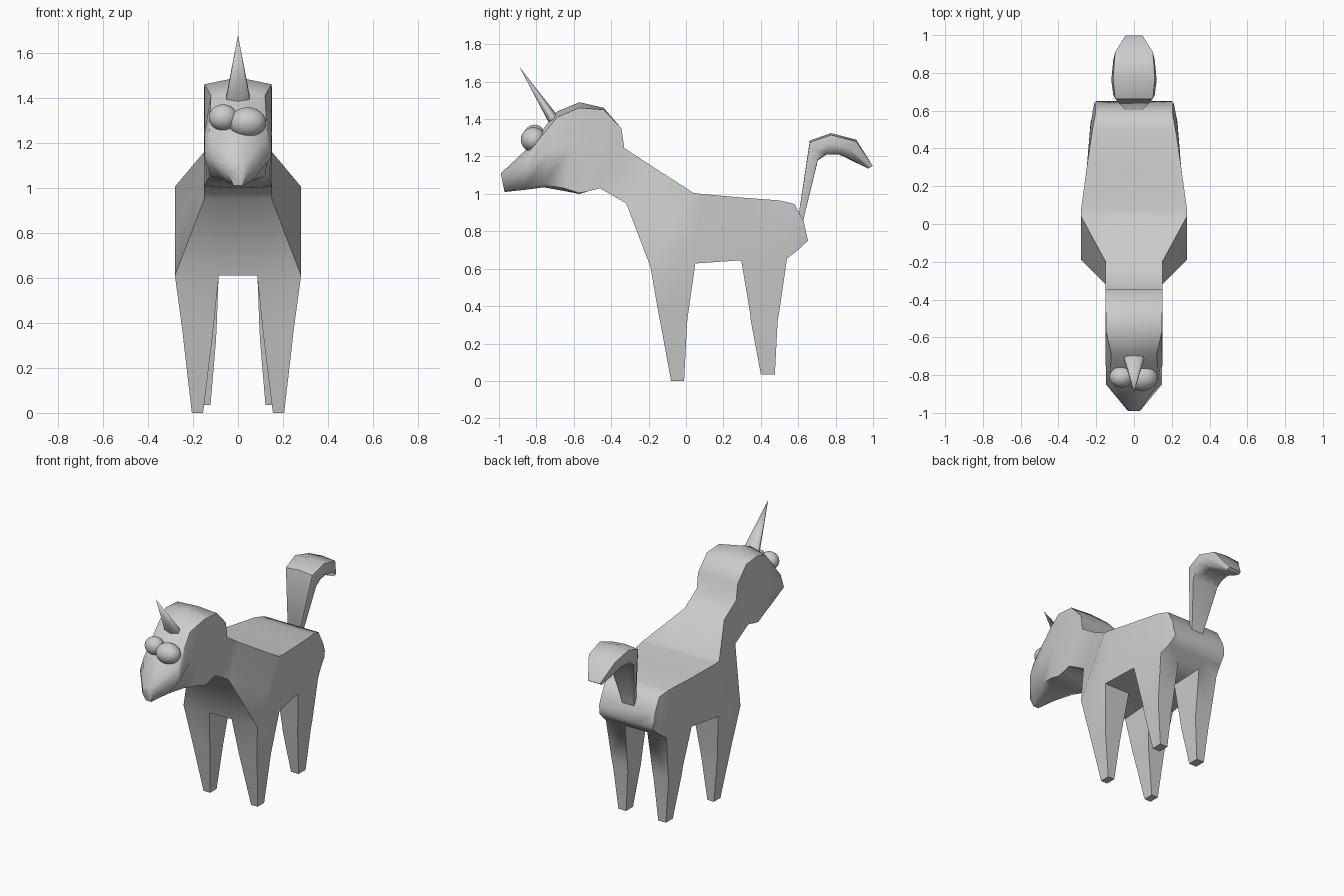
import bpy, bmesh
from math import radians, atan2, hypot

if "Cube" in bpy.data.objects:
    bpy.data.objects.remove(bpy.data.objects["Cube"])


def ring(top, bottom, wt, wm, wb, drop=0.0):
    """Nine-point cross-section from a top and a bottom (y, z) point and three half-widths."""
    (ty, tz), (by, bz) = top, bottom
    half = [(wt, ty, tz - drop),
            (wm, (ty + by) / 2, (tz + bz) / 2),
            (wb, by, bz + drop * 0.5),
            (min(0.085, wb * 0.5), by, bz)]
    return [(0, ty, tz)] + half + [(-x, y, z) for x, y, z in reversed(half)]


def box_ring(x0, x1, y0, y1, z):
    """Leg cross-section: outer front, inner front, inner back, outer back."""
    return [(x0, y0, z), (x1, y0, z), (x1, y1, z), (x0, y1, z)]


def bridge(bm, a, b, skip=()):
    n = len(a)
    for i in range(n):
        if i not in skip:
            bm.faces.new((a[i], a[(i + 1) % n], b[(i + 1) % n], b[i]))


def loft(name, rings, legs=None):
    """Skin the rings; legs maps a segment number to the leg rings grown from its underside."""
    legs = legs or {}
    bm = bmesh.new()
    vs = [[bm.verts.new(p) for p in r] for r in rings]
    for s in range(len(vs) - 1):
        a, b = vs[s], vs[s + 1]
        bridge(bm, a, b, (3, 5) if s in legs else ())
        if s in legs:
            for side, o, i in ((1, 3, 4), (-1, 6, 5)):
                prev = [b[o], b[i], a[i], a[o]]
                for r in legs[s]:
                    cur = [bm.verts.new((side * x, y, z)) for x, y, z in r]
                    bridge(bm, prev, cur)
                    prev = cur
                bm.faces.new(prev)
    bm.faces.new(vs[0])
    bm.faces.new(vs[-1])
    bmesh.ops.recalc_face_normals(bm, faces=bm.faces)
    me = bpy.data.meshes.new(name)
    bm.to_mesh(me)
    bm.free()
    ob = bpy.data.objects.new(name, me)
    bpy.context.collection.objects.link(ob)
    smooth(ob)
    return ob


def smooth(ob, angle=60):
    bpy.ops.object.select_all(action='DESELECT')
    ob.select_set(True)
    bpy.context.view_layer.objects.active = ob
    bpy.ops.object.shade_smooth_by_angle(angle=radians(angle))


# Leg sections, hip to hoof
front_leg = [box_ring(0.245, 0.112, -0.145, 0.01, 0.35),
             box_ring(0.24, 0.118, -0.135, 0.005, 0.30),
             box_ring(0.205, 0.155, -0.08, -0.01, 0.0)]
back_leg = [box_ring(0.215, 0.095, 0.34, 0.50, 0.38),
            box_ring(0.21, 0.098, 0.347, 0.49, 0.32),
            box_ring(0.18, 0.122, 0.40, 0.475, 0.035)]

# Body, neck and head: one skin from rump to muzzle
loft("body_and_head", [
    ring((0.63, 0.85), (0.652, 0.75), 0.205, 0.21, 0.20),
    ring((0.58, 0.945), (0.60, 0.70), 0.205, 0.22, 0.21),
    ring((0.50, 0.965), (0.54, 0.655), 0.22, 0.23, 0.23),
    ring((0.30, 0.98), (0.295, 0.645), 0.25, 0.25, 0.25),
    ring((0.08, 1.00), (0.05, 0.628), 0.28, 0.28, 0.28),
    ring((0.04, 1.005), (-0.19, 0.61), 0.28, 0.28, 0.28),
    ring((-0.20, 1.16), (-0.32, 0.95), 0.15, 0.15, 0.15),
    ring((-0.33, 1.245), (-0.46, 1.03), 0.15, 0.15, 0.15),
    ring((-0.345, 1.35), (-0.52, 1.015), 0.15, 0.15, 0.15),
    ring((-0.44, 1.46), (-0.57, 1.00), 0.15, 0.15, 0.15, 0.01),
    ring((-0.57, 1.49), (-0.65, 1.015), 0.148, 0.15, 0.14, 0.03),
    ring((-0.69, 1.44), (-0.76, 1.035), 0.12, 0.15, 0.12, 0.03),
    ring((-0.84, 1.25), (-0.86, 1.022), 0.13, 0.148, 0.07, 0.03),
    ring((-0.99, 1.11), (-0.97, 1.01), 0.03, 0.04, 0.02),
], {4: front_leg, 2: back_leg})

# Tail: narrow root, rising and curling over
loft("tail", [
    ring((0.598, 0.86), (0.62, 0.83), 0.04, 0.04, 0.04),
    ring((0.662, 1.285), (0.705, 1.18), 0.10, 0.11, 0.10, 0.01),
    ring((0.775, 1.325), (0.75, 1.21), 0.11, 0.12, 0.10, 0.01),
    ring((0.91, 1.29), (0.82, 1.21), 0.10, 0.11, 0.09, 0.01),
    ring((0.998, 1.15), (0.975, 1.135), 0.045, 0.05, 0.045),
])

# Horn: flattened cone leaning forward
base, tip = (-0.71, 1.40), (-0.89, 1.678)
dy, dz = tip[0] - base[0], tip[1] - base[1]
bpy.ops.mesh.primitive_cone_add(
    vertices=6, radius1=0.06, radius2=0, depth=hypot(dy, dz),
    location=(0, (base[0] + tip[0]) / 2, (base[1] + tip[1]) / 2),
    rotation=(atan2(-dy, dz), 0, 0))
horn = bpy.context.object
horn.name = "horn"
horn.scale = (1, 0.5, 1)
smooth(horn)

# Mismatched bulging eyes
for name, loc, size in (("left_eye", (0.042, -0.815, 1.29), (0.083, 0.068, 0.067)),
                        ("right_eye", (-0.066, -0.81, 1.312), (0.064, 0.056, 0.058))):
    bpy.ops.mesh.primitive_uv_sphere_add(segments=32, ring_count=16, radius=1, location=loc)
    eye = bpy.context.object
    eye.name = name
    eye.scale = size
    smooth(eye)
